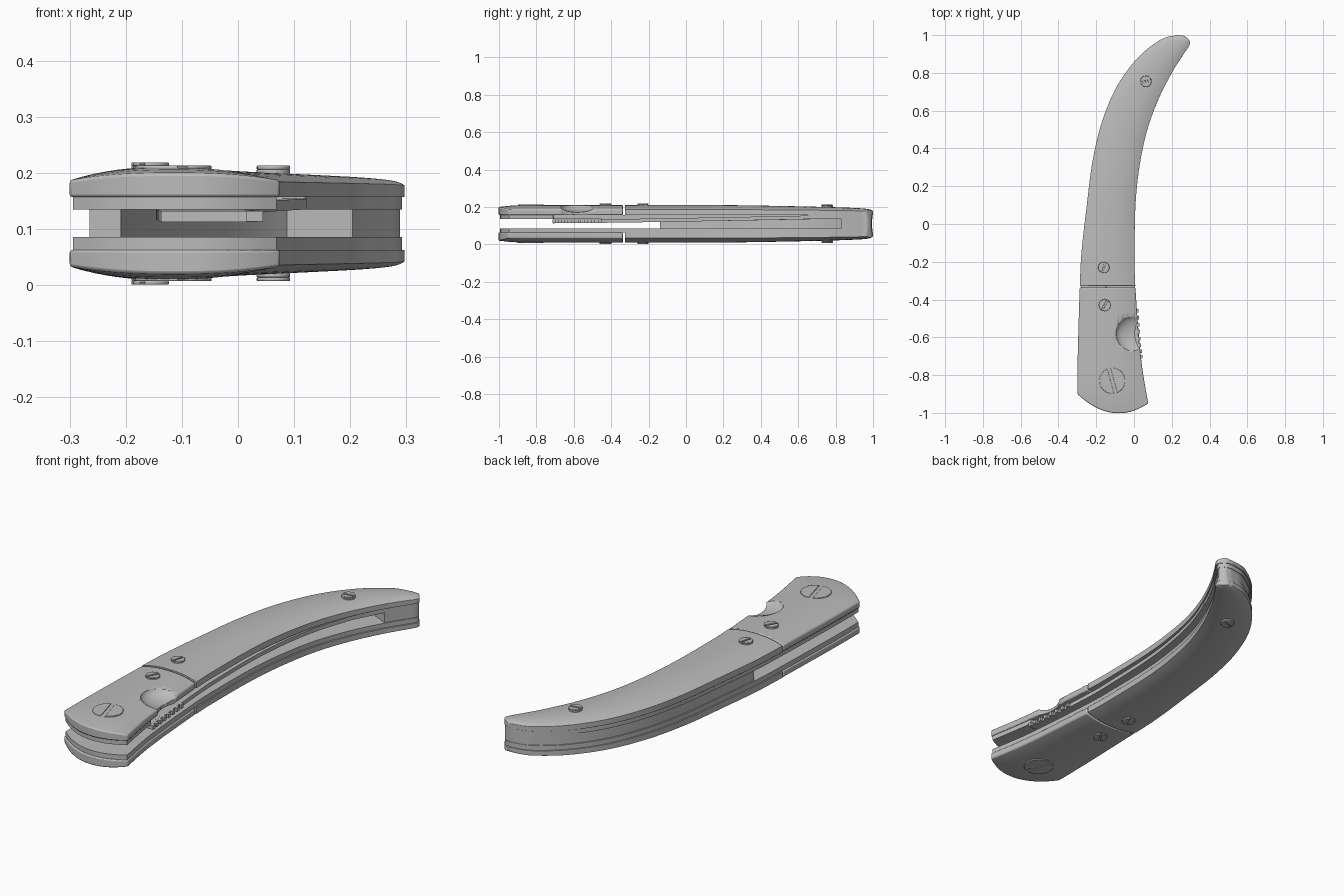
import bpy, bmesh, math
from mathutils import Vector

if "Cube" in bpy.data.objects:
    bpy.data.objects.remove(bpy.data.objects["Cube"])

grey = bpy.data.materials.new("satin_grey")
grey.use_nodes = True
grey.diffuse_color = (0.5, 0.5, 0.5, 1)
grey.node_tree.nodes["Principled BSDF"].inputs["Base Color"].default_value = (0.5, 0.5, 0.5, 1)

MID = 0.11  # height of the plane between the two sides

# Paired outline points along the handle: back edge x, y and belly edge x, y
STATIONS = [(-.30, -.90, .075, -.95), (-.298, -.70, .037, -.71), (-.287, -.33, .007, -.33),
            (-.277, -.14, .003, -.14), (-.25, .10, .008, .10), (-.22, .33, .027, .29),
            (-.17, .54, .065, .48), (-.09, .73, .125, .65), (.02, .88, .20, .80),
            (.14, .975, .26, .895), (.22, .998, .293, .945), (.255, .998, .297, .965)]
LAST = len(STATIONS) - 1


def edges(t):
    """Smoothly interpolated back and belly points at station t."""
    i = min(int(t), LAST - 1)
    f = t - i
    a, b, c, d = (Vector(STATIONS[max(0, min(LAST, i + k))]) for k in (-1, 0, 1, 2))
    p = b + 0.5 * f * ((c - a) + f * (2 * a - 5 * b + 4 * c - d + f * (3 * (b - c) + d - a)))
    return Vector(p[:2]), Vector(p[2:])


def plan(t, u, inset):
    """Point in plan: t along the handle, u from back to belly."""
    back, belly = edges(t)
    step = (belly - back).normalized() * inset
    p = (back + step).lerp(belly - step, u)
    bow = 0.075 * max(0, 1 - t) ** 2 - 0.008 * max(0, t - LAST + 1) ** 2
    p.y -= bow * 4 * u * (1 - u)
    return p


def finish(name, bm, bevel=0.0, angle=35):
    bmesh.ops.recalc_face_normals(bm, faces=bm.faces)
    mesh = bpy.data.meshes.new(name)
    bm.to_mesh(mesh)
    bm.free()
    ob = bpy.data.objects.new(name, mesh)
    bpy.context.collection.objects.link(ob)
    mesh.materials.append(grey)
    if bevel:
        mod = ob.modifiers.new("soft_edges", "BEVEL")
        mod.width, mod.segments, mod.limit_method = bevel, 2, "ANGLE"
        mod.angle_limit = math.radians(40)
    bpy.ops.object.select_all(action="DESELECT")
    ob.select_set(True)
    bpy.context.view_layer.objects.active = ob
    bpy.ops.object.shade_smooth_by_angle(angle=math.radians(angle))
    return ob


def slab(name, t0, t1, low, high, side=1, u0=0, u1=1, inset=0.0, bevel=0.0, nu=16):
    """Sheet following the outline; low and high give distance from the mid plane."""
    bm = bmesh.new()
    nt = max(4, int((t1 - t0) * 6))
    layers = []
    for height in (low, high):
        grid = []
        for i in range(nt + 1):
            t = t0 + (t1 - t0) * i / nt
            row = []
            for j in range(nu + 1):
                u = u0 + (u1 - u0) * j / nu
                row.append(bm.verts.new((*plan(t, u, inset), MID + side * height(t, u))))
            grid.append(row)
        layers.append(grid)
        for i in range(nt):
            for j in range(nu):
                bm.faces.new((grid[i][j], grid[i][j + 1], grid[i + 1][j + 1], grid[i + 1][j]))
    a, b = layers
    rim = [(i, 0) for i in range(nt)] + [(nt, j) for j in range(nu)]
    rim += [(i, nu) for i in range(nt, 0, -1)] + [(0, j) for j in range(nu, 0, -1)]
    for (i, j), (k, m) in zip(rim, rim[1:] + rim[:1]):
        bm.faces.new((a[i][j], a[k][m], b[k][m], b[i][j]))
    return finish(name, bm, bevel)


def flat(value):
    return lambda t, u: value


def crown(t, u):
    """Domed outer surface, thinning toward both ends."""
    taper = max(0, (t - 4.5) / (LAST - 4.5))
    front = max(0, 1 - t / 0.5) ** 2
    edge = 0.077 - 0.010 * taper
    top = 0.100 - 0.027 * taper ** 1.2 - 0.010 * front
    return edge + (top - edge) * (1 - abs(2 * u - 1) ** 2.4)


def cut(target, cutter):
    cutter.hide_render = True
    cutter.hide_set(True)
    cutter.display_type = "WIRE"
    mod = target.modifiers.new("cut", "BOOLEAN")
    mod.operation, mod.solver, mod.object = "DIFFERENCE", "EXACT", cutter


def screw(name, x, y, radius, top, turn, side):
    """Round head with a slot: two circle segments on a lower disc."""
    bm = bmesh.new()
    half = radius * 0.13
    begin = math.asin(half / radius)

    def prism(angles, z0, z1):
        ring = [(x + radius * math.cos(a + turn), y + radius * math.sin(a + turn)) for a in angles]
        lo = [bm.verts.new((*p, MID + side * z0)) for p in ring]
        hi = [bm.verts.new((*p, MID + side * z1)) for p in ring]
        bm.faces.new(lo)
        bm.faces.new(hi)
        for i in range(len(ring)):
            k = (i + 1) % len(ring)
            bm.faces.new((lo[i], lo[k], hi[k], hi[i]))

    prism([math.tau * i / 32 for i in range(32)], 0.05, top - 0.007)
    for flip in (0, math.pi):
        span = math.pi - 2 * begin
        prism([flip + begin + span * i / 20 for i in range(21)], top - 0.007, top)
    return finish(name, bm, 0.002)


# Outer covers, liners and screws on both sides
SCREWS = [("pivot_screw", -.115, -.83, .068, .103, 105), ("bolster_screw", -.155, -.43, .032, .109, 60),
          ("cover_screw", -.16, -.23, .030, .109, 75), ("tip_screw", .063, .755, .030, .103, 10)]
parts = {}
for label, side in (("upper", 1), ("lower", -1)):
    parts[label] = slab(label + "_bolster", 0, 1.98, flat(0.047), crown, side, bevel=0.005)
    slab(label + "_cover", 2.01, LAST, flat(0.047), crown, side, bevel=0.005)
    for name, x, y, radius, top, turn in SCREWS:
        screw(label + "_" + name, x, y, radius, top, math.radians(turn), side)
slab("lower_liner", 0.03, LAST - 0.1, flat(0.024), flat(0.047), -1, inset=0.006)

# Upper liner leaves an opening where the lock bar springs inward
front_liner = slab("upper_liner_front", 0.03, 1, flat(0.025), flat(0.047), inset=0.006)
slab("upper_liner_middle", 1, 7, flat(0.025), flat(0.047), u1=0.47, inset=0.006)
slab("upper_liner_back", 7, LAST - 0.1, flat(0.025), flat(0.047), inset=0.006)


def bar_low(t, u):
    return 0.003 + 0.022 * (t - 1) / 6


def bar_high(t, u):
    return bar_low(t, u) + 0.019


slab("lock_bar", 1, 7, bar_low, bar_high, u0=0.48, inset=0.003)

# Grip teeth along the lock bar
bm = bmesh.new()
for i in range(8):
    t = 1.02 + 0.62 * i / 7
    p = edges(t)[1]
    cube = bmesh.ops.create_cube(bm, size=1)["verts"]
    bmesh.ops.scale(bm, vec=(0.03, 0.018, 0.019), verts=cube)
    bmesh.ops.translate(bm, vec=(p.x - 0.007, p.y, MID + bar_low(t, 1) + 0.0095), verts=cube)
finish("lock_bar_teeth", bm)

# Thumb scoop and edge relief on the upper bolster
bm = bmesh.new()
bmesh.ops.create_uvsphere(bm, u_segments=48, v_segments=24, radius=1)
bmesh.ops.scale(bm, vec=(0.108, 0.100, 0.042), verts=bm.verts)
bmesh.ops.translate(bm, vec=(0.012, -0.58, 0.213), verts=bm.verts)
scoop = finish("scoop_cutter", bm)
bm = bmesh.new()
bmesh.ops.create_cone(bm, cap_ends=True, segments=64, radius1=0.14, radius2=0.14, depth=0.2)
bmesh.ops.translate(bm, vec=(0.145, -0.58, 0.237), verts=bm.verts)
relief = finish("relief_cutter", bm)
for cutter in (scoop, relief):
    cut(parts["upper"], cutter)

# Spacer along the back, filling the tip
slab("back_spacer", 3, 8.2, flat(-0.025), flat(0.026), u1=0.22, inset=0.012, nu=4)
slab("tip_spacer", 8.2, LAST - 0.12, flat(-0.025), flat(0.026), inset=0.010)
